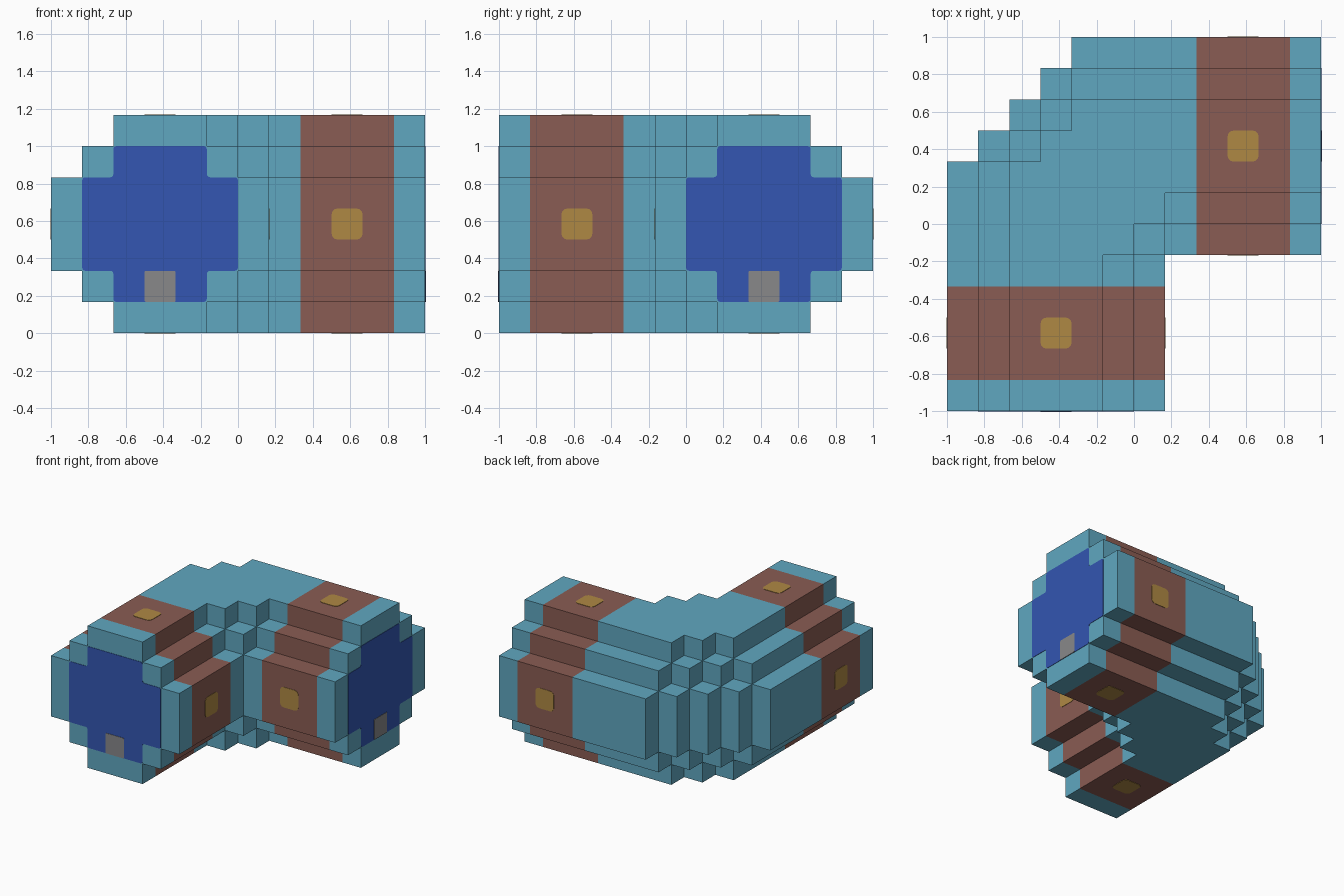
import bpy, bmesh
from mathutils import Vector, Matrix

U = 1 / 6          # one block
LIFT = 0.003       # thickness of painted plates

if "Cube" in bpy.data.objects:
    bpy.data.objects.remove(bpy.data.objects["Cube"], do_unlink=True)


def material(name, rgb):
    linear = [((c / 255 + 0.055) / 1.055) ** 2.4 for c in rgb] + [1]
    mat = bpy.data.materials.new(name)
    mat.use_nodes = True
    mat.diffuse_color = linear
    mat.node_tree.nodes["Principled BSDF"].inputs["Base Color"].default_value = linear
    return mat


teal = material("teal", (96, 167, 192))
brown = material("brown", (138, 92, 83))
gold = material("gold", (175, 137, 68))
blue = material("blue", (51, 86, 178))
grey = material("grey", (136, 136, 138))


def finish(name, bm, mat):
    mesh = bpy.data.meshes.new(name)
    bm.to_mesh(mesh)
    bm.free()
    mesh.materials.append(mat)
    bpy.context.collection.objects.link(bpy.data.objects.new(name, mesh))


def frame(normal):
    """Rotation whose local z is the normal and local y points up (or back)."""
    n = Vector(normal)
    v = Vector((0, 1, 0)) if n.z else Vector((0, 0, 1))
    return Matrix((v.cross(n), v, n)).transposed()


# Stepped elbow: each layer is inset towards the top and bottom
def filled(i, j, k):
    if not 0 <= k <= 6:
        return False
    s = max(0, abs(k - 3) - 1)
    in_bounds = -6 + s <= i < 6 and -6 <= j < 6 - s
    outer_bend = j + 1 - i <= 8 - s
    inner_bend = i < 1 - s or j >= -1 + s or j - i - 1 >= -3 + s
    return in_bounds and outer_bend and inner_bend


def front_band(c):
    return -5 <= c[1] < -2


def side_band(c):
    return 2 <= c[0] < 5


SIDES = [Vector(d) for a in range(3) for d in
         ([int(a == n) for n in range(3)], [-int(a == n) for n in range(3)])]
SQUARE = [(-0.5, -0.5), (0.5, -0.5), (0.5, 0.5), (-0.5, 0.5)]
CELLS = [(i, j, k) for i in range(-6, 6) for j in range(-6, 6)
         for k in range(7) if filled(i, j, k)]


def shell(name, cells, mat):
    """Outer skin of a group of blocks, merged into large flat faces."""
    bm = bmesh.new()
    for cell in cells:
        centre = Vector(cell) + Vector((0.5, 0.5, 0.5))
        for d in SIDES:
            if not filled(*(int(c + e) for c, e in zip(cell, d))):
                rot = frame(d)
                bm.faces.new([bm.verts.new((centre + rot @ Vector((x, y, 0.5))) * U)
                              for x, y in SQUARE])
    bmesh.ops.remove_doubles(bm, verts=bm.verts, dist=0.001)
    bmesh.ops.dissolve_limit(bm, angle_limit=0.01, verts=bm.verts, edges=bm.edges)
    finish(name, bm, mat)


shell("pipe_body", [c for c in CELLS if not front_band(c) and not side_band(c)], teal)
shell("front_band", [c for c in CELLS if front_band(c)], brown)
shell("side_band", [c for c in CELLS if side_band(c)], brown)


# Thin rounded plates laid on the surface
def plate(name, outline, centre, normal, mat, radius, lift=LIFT):
    bm = bmesh.new()
    rot = frame(normal)
    bm.faces.new([bm.verts.new((Vector(centre) + rot @ Vector((x, y, 0))) * U)
                  for x, y in outline])
    bmesh.ops.bevel(bm, geom=bm.verts[:], offset=radius * U, segments=3,
                    profile=0.5, affect='VERTICES')
    top = bmesh.ops.extrude_face_region(bm, geom=bm.faces[:])["geom"]
    bmesh.ops.translate(bm, vec=Vector(normal) * lift,
                        verts=[e for e in top if isinstance(e, bmesh.types.BMVert)])
    bmesh.ops.recalc_face_normals(bm, faces=bm.faces)
    finish(name, bm, mat)


# Gold studs on all four sides of each band
STUDS = [
    ("front_stud_right", (-6, -3.5, 3.5), (-1, 0, 0)),
    ("front_stud_left", (1, -3.5, 3.5), (1, 0, 0)),
    ("front_stud_top", (-2.5, -3.5, 7), (0, 0, 1)),
    ("front_stud_bottom", (-2.5, -3.5, 0), (0, 0, -1)),
    ("side_stud_front", (3.5, -1, 3.5), (0, -1, 0)),
    ("side_stud_back", (3.5, 6, 3.5), (0, 1, 0)),
    ("side_stud_top", (3.5, 2.5, 7), (0, 0, 1)),
    ("side_stud_bottom", (3.5, 2.5, 0), (0, 0, -1)),
]
for name, centre, normal in STUDS:
    plate(name, SQUARE, centre, normal, gold, 0.2)

# Blue cross-shaped openings with a grey tab at the bottom
quarter = [(2.5, 1.5), (1.5, 1.5), (1.5, 2.5)]
cross = (quarter + [(-x, y) for x, y in reversed(quarter)]
         + [(-x, -y) for x, y in quarter] + [(x, -y) for x, y in reversed(quarter)])
for side, centre, normal in (("front", (-2.5, -6, 3.5), (0, -1, 0)),
                             ("side", (6, 2.5, 3.5), (1, 0, 0))):
    plate(side + "_opening", cross, centre, normal, blue, 0.1)
    tab = Vector(centre) - Vector((0, 0, 2))
    plate(side + "_tab", SQUARE, tab, normal, grey, 0.05, LIFT * 2)
